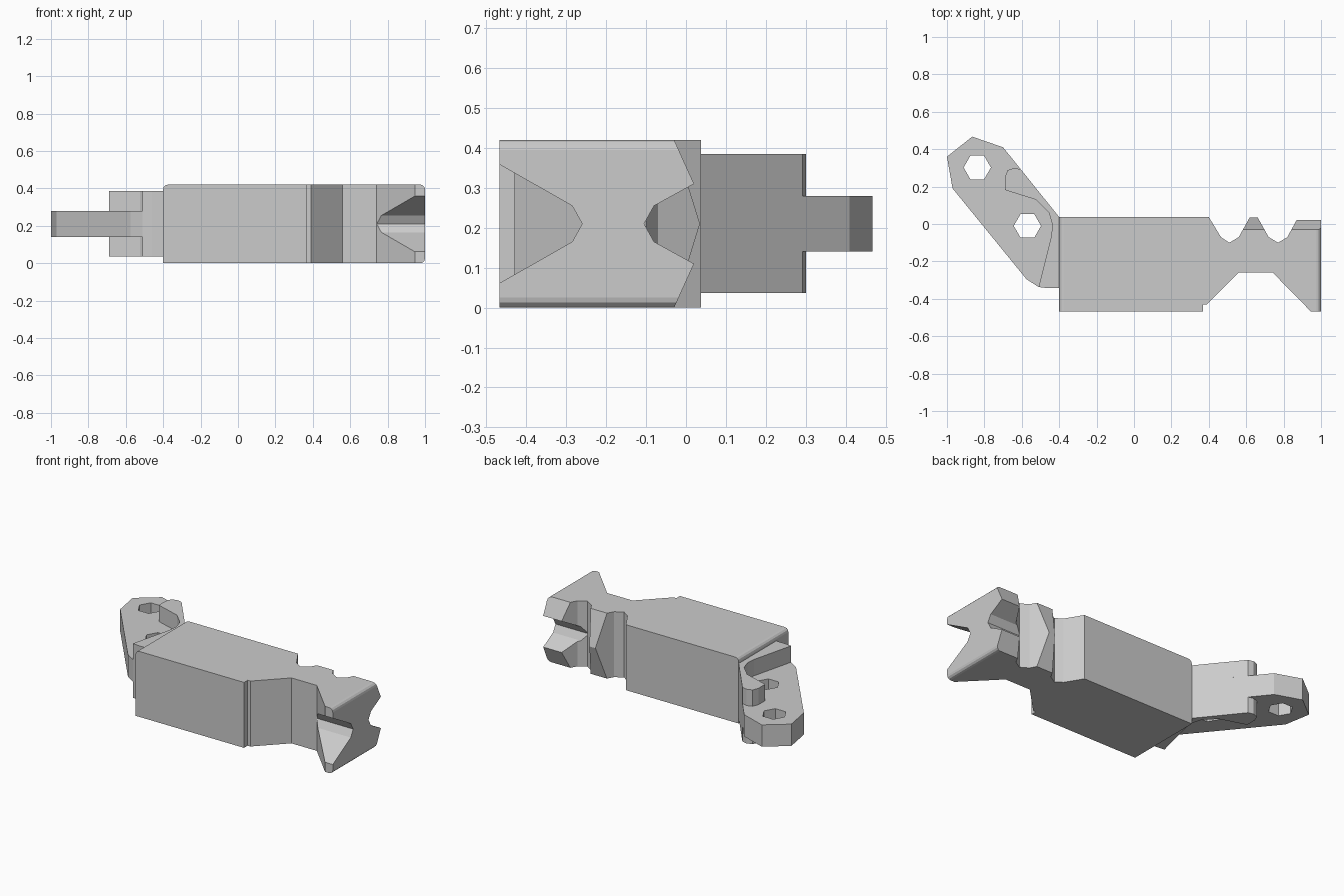
import bpy, bmesh, math

if "Cube" in bpy.data.objects:
    bpy.data.objects.remove(bpy.data.objects["Cube"])

H = 0.42  # body height


def prism(name, pts, lo, hi, axis='Z', round_test=None):
    """Extrude a profile: (x, y) along Z, or (y, z) along X."""
    bm = bmesh.new()
    place = (lambda p, t: (p[0], p[1], t)) if axis == 'Z' else (lambda p, t: (t, p[0], p[1]))
    a = [bm.verts.new(place(p, lo)) for p in pts]
    b = [bm.verts.new(place(p, hi)) for p in pts]
    bm.faces.new(a)
    bm.faces.new(b)
    n = len(pts)
    for i in range(n):
        j = (i + 1) % n
        bm.faces.new((a[i], a[j], b[j], b[i]))
    bmesh.ops.recalc_face_normals(bm, faces=bm.faces)
    if round_test:
        edges = [e for e in bm.edges if all(round_test(v.co) for v in e.verts)
                 and abs(e.verts[0].co.z - e.verts[1].co.z) < 1e-4]
        bmesh.ops.bevel(bm, geom=edges, offset=0.025, segments=3, profile=0.5, affect='EDGES')
    me = bpy.data.meshes.new(name)
    bm.to_mesh(me)
    bm.free()
    ob = bpy.data.objects.new(name, me)
    bpy.context.collection.objects.link(ob)
    return ob


def cut(target, pts, lo, hi, axis):
    cutter = prism("cutter", pts, lo, hi, axis)
    cutter.hide_render = True
    mod = target.modifiers.new("cut", 'BOOLEAN')
    mod.operation, mod.solver, mod.object = 'DIFFERENCE', 'EXACT', cutter
    bpy.context.view_layer.objects.active = target
    bpy.ops.object.modifier_apply(modifier=mod.name)
    bpy.data.objects.remove(cutter)


def flip(pts):
    return [(y, H - z) for y, z in pts]


# Main body with its waist and two back grooves; rounded top left and right end edges
body = prism("body", [
    (-0.4, 0.037), (0.4, 0.037), (0.465, -0.07), (0.51, -0.1), (0.56, -0.07),
    (0.62, 0.037), (0.66, 0.037), (0.72, -0.07), (0.77, -0.1), (0.82, -0.07),
    (0.87, 0.022), (1, 0.022), (1, -0.467), (0.945, -0.467), (0.74, -0.258),
    (0.56, -0.258), (0.39, -0.43), (0.37, -0.43), (0.37, -0.467), (-0.4, -0.467)],
    0, H, round_test=lambda c: c.x > 0.999 or (c.x < -0.399 and c.z > 0.4))

# V notches in the right end, front and back
cut(body, [(-0.57, 0.417), (-0.285, 0.255), (-0.26, 0.21), (-0.285, 0.165), (-0.57, 0.003)],
    0.742, 1.1, 'X')
cut(body, [(0.12, 0.365), (-0.08, 0.255), (-0.105, 0.21), (-0.08, 0.165), (0.12, 0.055)],
    0.77, 1.1, 'X')

# Sloping tops and bottoms of the middle tooth and end tooth
for slope, lo, hi in (([(-0.055, 0.5), (0.1, 0.0), (0.1, 0.5)], 0.51, 0.77),
                      ([(-0.066, 0.5), (0.1, 0.134), (0.1, 0.5)], 0.77, 1.1)):
    for pts in (slope, flip(slope)):
        cut(body, pts, lo, hi, 'X')

# Thin lug plate with two hexagonal holes
lug = prism("lug_plate", [
    (-0.39, 0.037), (-0.4, 0.037), (-0.7, 0.41), (-0.865, 0.467), (-1, 0.36),
    (-0.97, 0.19), (-0.575, -0.295), (-0.51, -0.337), (-0.46, -0.343), (-0.39, -0.343)],
    0.14, 0.28)
for cx, cy in ((-0.838, 0.302), (-0.57, -0.01)):
    hexagon = [(cx + 0.073 * math.cos(math.pi * k / 3),
                cy + 0.073 * math.sin(math.pi * k / 3)) for k in range(6)]
    cut(lug, hexagon, 0, H, 'Z')

# Thick cheeks above and below the lug
cheek = [(-0.39, 0.037), (-0.4, 0.037), (-0.605, 0.292), (-0.64, 0.3), (-0.675, 0.288),
         (-0.69, 0.25), (-0.69, 0.182), (-0.525, 0.13), (-0.455, 0.06), (-0.437, 0.0),
         (-0.441, -0.06), (-0.51, -0.337), (-0.46, -0.343), (-0.39, -0.343)]
for name, lo, hi in (("lower_cheek", 0.037, 0.14), ("upper_cheek", 0.28, 0.385)):
    prism(name, cheek, lo, hi)
